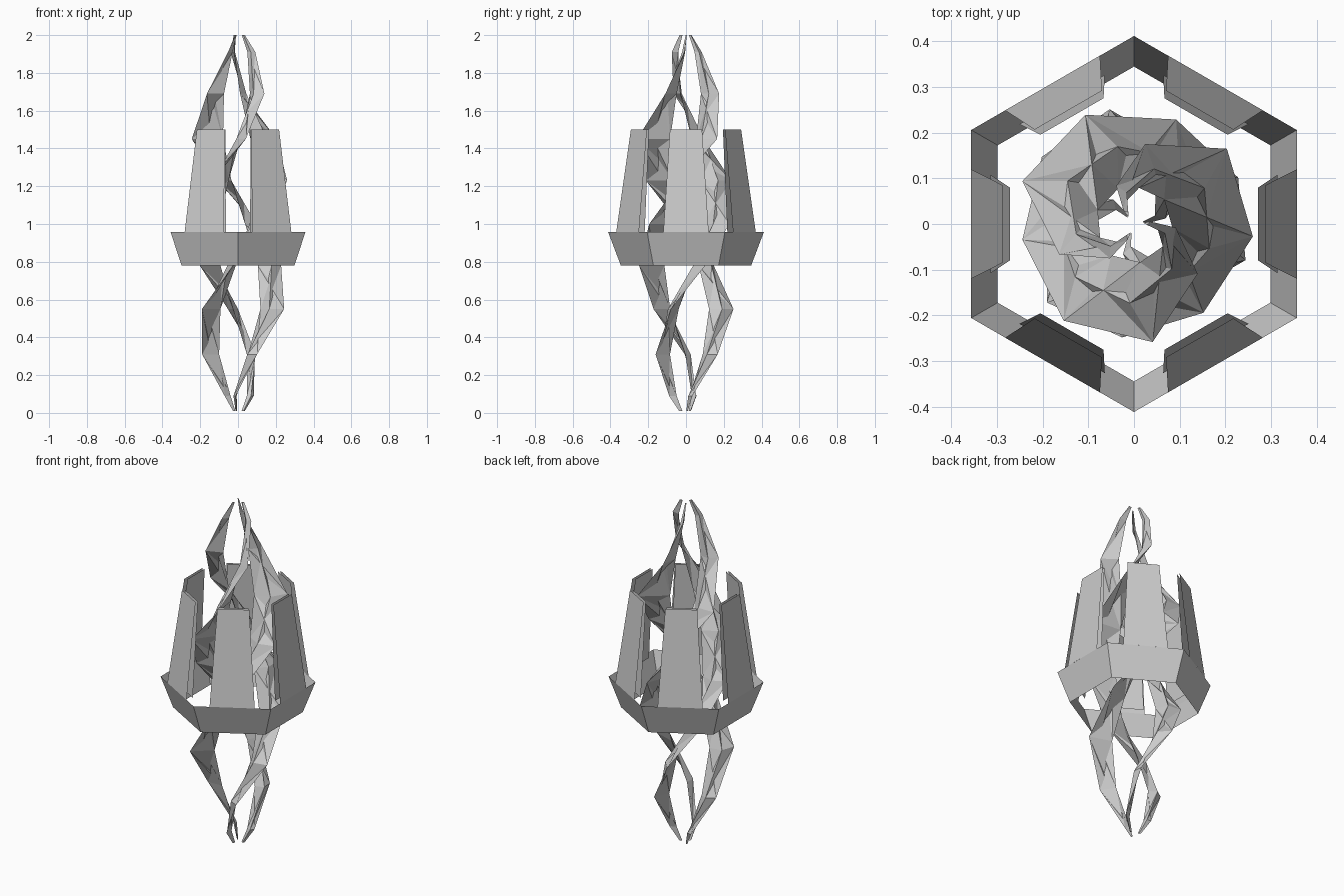
import bpy, math
from math import cos, sin, radians

if "Cube" in bpy.data.objects:
    bpy.data.objects.remove(bpy.data.objects["Cube"])


def make(name, verts, faces):
    me = bpy.data.meshes.new(name)
    me.from_pydata(verts, [], faces)
    me.update()
    ob = bpy.data.objects.new(name, me)
    bpy.context.collection.objects.link(ob)
    return ob


def polar(r, deg, z):
    return (r * cos(radians(deg)), r * sin(radians(deg)), z)


# Hexagonal collar: open flared band
verts = [polar(r, 30 + 60 * i, z) for r, z in ((0.345, 0.78), (0.412, 0.957)) for i in range(6)]
make("hex_collar", verts, [(i, (i + 1) % 6, 6 + (i + 1) % 6, 6 + i) for i in range(6)])


# Six tapered shield plates, each an outer and an inner sheet
def plate(name, deg, bottom, top):
    c, s = cos(radians(deg)), sin(radians(deg))
    pts = []
    for (a, w, z), signs in ((bottom, (-1, 1)), (top, (1, -1))):
        for sg in signs:
            pts.append((a * c - sg * w * s, a * s + sg * w * c, z))
    make(name, pts, [(0, 1, 2, 3)])


for i in range(6):
    plate(f"outer_plate_{i}", 60 * i, (0.357, 0.12, 0.957), (0.288, 0.085, 1.5))
    plate(f"inner_plate_{i}", 60 * i, (0.315, 0.108, 0.957), (0.272, 0.08, 1.5))

# Three twisted blades: triangular section swept up a spindle-shaped helix
# z, outer radius, outer angle, inner radius
levels = [(0.01, 0.037, -105, 0.02), (0.09, 0.09, -98, 0.05), (0.31, 0.19, -58, 0.1),
          (0.55, 0.257, -18, 0.125), (0.78, 0.25, 24, 0.115), (1.0, 0.247, 68, 0.1),
          (1.23, 0.262, 114, 0.085), (1.45, 0.262, 159, 0.085), (1.69, 0.177, 202, 0.08),
          (1.91, 0.092, 235, 0.05), (2.0, 0.037, 248, 0.02)]


def blade(name, turn):
    verts, faces = [], []
    for z, r, t, ri in levels:
        t += turn
        verts += [polar(r, t, z), polar(0.5 * (r + ri), t - 12, z), polar(ri, t, z)]
    n = len(levels)
    for k in range(n - 1):
        for j in range(3):
            a, b = 3 * k + j, 3 * k + (j + 1) % 3
            faces += [(a, b, a + 3), (b, b + 3, a + 3)]
    faces += [(2, 1, 0), (3 * n - 3, 3 * n - 2, 3 * n - 1)]
    make(name, verts, faces)


for i in range(3):
    blade(f"twisted_blade_{i}", 120 * i)
